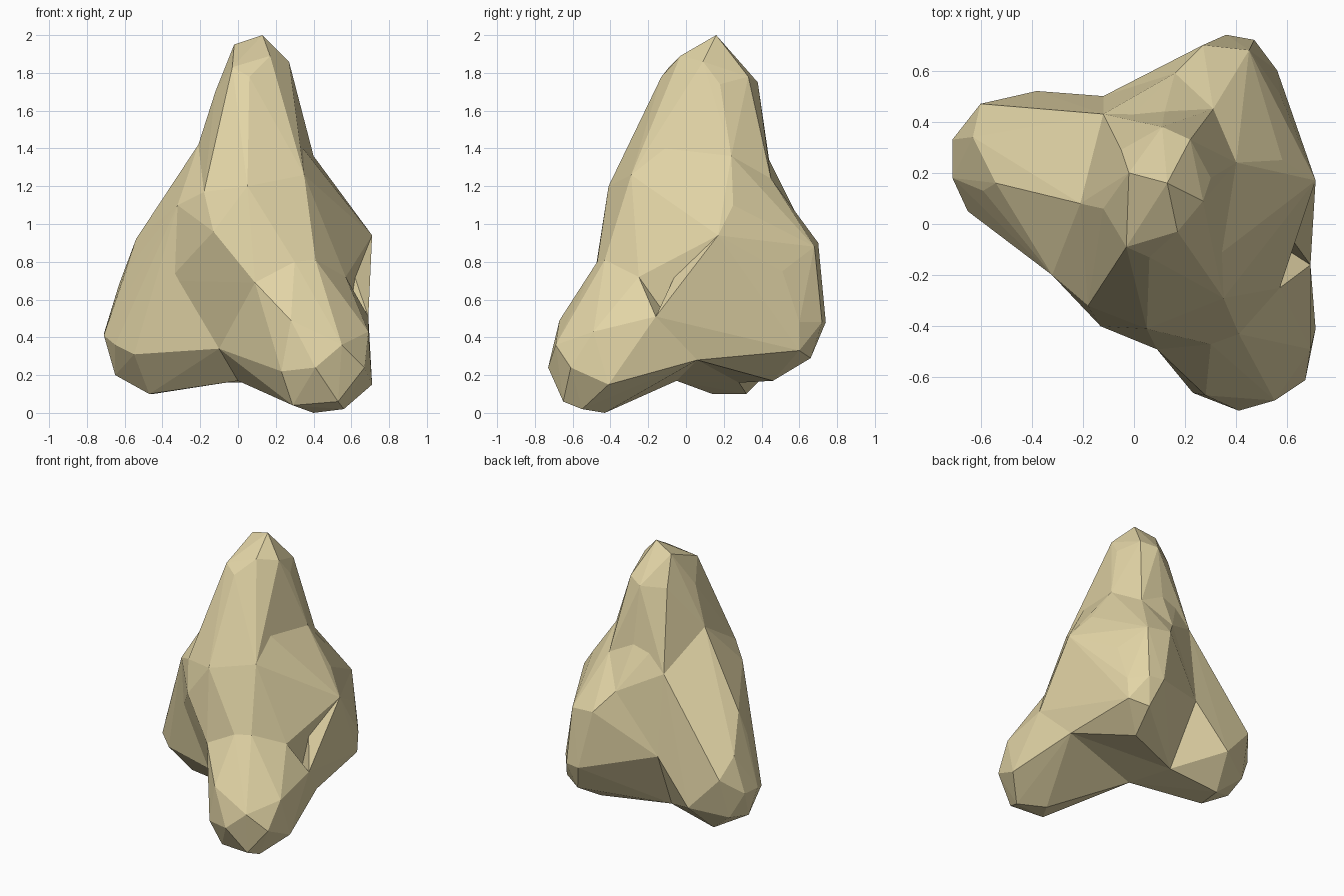
import bpy
import bmesh
from mathutils import Vector

default_cube = bpy.data.objects.get("Cube")
if default_cube:
    bpy.data.objects.remove(default_cube, do_unlink=True)

# One sandy stone colour
stone = bpy.data.materials.new("sandy_stone")
stone.use_nodes = True
stone_colour = (0.76, 0.66, 0.38, 1.0)
stone.diffuse_color = stone_colour
principled = next(n for n in stone.node_tree.nodes if n.type == 'BSDF_PRINCIPLED')
principled.inputs["Base Color"].default_value = stone_colour
principled.inputs["Roughness"].default_value = 0.9


def chipped_block(name, *corner_groups):
    """Faceted convex stone block wrapped around groups of corners (in hundredths)."""
    bm = bmesh.new()
    corners = {corner for group in corner_groups for corner in group}
    for corner in sorted(corners):
        bm.verts.new(Vector(corner) / 100)
    hull = bmesh.ops.convex_hull(bm, input=bm.verts)
    unused = {g for g in hull["geom_interior"] + hull["geom_unused"]
              if isinstance(g, bmesh.types.BMVert)}
    bmesh.ops.delete(bm, geom=list(unused), context='VERTS')
    bmesh.ops.recalc_face_normals(bm, faces=bm.faces)
    mesh = bpy.data.meshes.new(name)
    bm.to_mesh(mesh)
    bm.free()
    mesh.materials.append(stone)
    block = bpy.data.objects.new(name, mesh)
    bpy.context.collection.objects.link(block)
    return block


def fuse(base, others):
    """Merge the overlapping blocks into a single outer skin."""
    for other in others:
        other.hide_render = True
        union = base.modifiers.new("fuse_" + other.name, 'BOOLEAN')
        union.operation = 'UNION'
        union.solver = 'EXACT'
        union.object = other
    graph = bpy.context.evaluated_depsgraph_get()
    skin = bpy.data.meshes.new_from_object(base.evaluated_get(graph))
    base.modifiers.clear()
    base.data = skin
    for other in others:
        bpy.data.objects.remove(other, do_unlink=True)


# Corners shared by neighbouring blocks
tip = [(13, 16, 200), (-2, 20, 195), (17, -3, 189), (-3, -9, 183),
       (6, -13, 178), (27, 9, 186), (30, 18, 174), (22, 33, 178),
       (11, 38, 175), (-5, 29, 174), (-12, 6, 170)]
neck_left = [(-21, 8, 142), (-12, 43, 118)]
neck_front = [(-18, -32, 117), (5, -41, 120), (35, -29, 126), (28, -16, 148)]
neck_back = [(-8, 35, 143), (12, 44, 134), (31, 45, 124), (40, 24, 136)]
chest = [(-13, -40, 96), (30, -47, 80), (41, -43, 81), (9, -49, 69)]
left_valley = [(-32, -20, 110), (-37, -11, 70)]
right_valley = [(57, -25, 72)]
spine = [(-12, 50, 60), (16, 59, 104)]
shoulder = [(71, 17, 94), (58, 25, 110)]
flank = [(69, -16, 51)]
belly = [(0, -5, 17), (-10, -20, 34)]
rear_belly = [(-8, 28, 16), (60, 6, 28)]

# Outermost corners of the three stubby legs
left_tip = [(-54, 16, 92), (-59, 13, 75), (-65, 5, 36), (-55, -2, 31),
            (-71, 18, 41), (-71, 33, 42), (-63, 34, 68), (-60, 47, 54),
            (-38, 52, 30), (-40, 32, 95), (-65, 20, 20), (-47, 14, 10),
            (-45, 32, 10), (-62, 38, 24)]
front_tip = [(28, -67, 49), (22, -58, 42), (23, -66, 22), (29, -60, 4),
             (40, -43, 0), (56, -55, 2), (53, -65, 6), (41, -73, 24),
             (55, -69, 36), (67, -61, 24), (71, -41, 15), (69, -49, 43)]
back_tip = [(27, 70, 90), (45, 68, 88), (57, 51, 75), (56, 60, 48),
            (36, 74, 48), (47, 72, 48), (42, 66, 29), (55, 60, 33),
            (37, 46, 17), (53, 30, 31), (10, 50, 42)]

# Solid blocks: tall spire, central body and the legs
spire = chipped_block("rock_spire", tip, neck_left, neck_front, neck_back)
body = chipped_block("rock_body", neck_left, neck_front, neck_back, chest, spine,
                     left_valley, right_valley, shoulder, belly, rear_belly)
left_leg = chipped_block("left_leg", left_tip, neck_left, left_valley,
                         spine[:1], belly, rear_belly[:1])
front_leg = chipped_block("front_leg", front_tip, chest[1:], right_valley,
                          flank, belly, rear_belly[1:])
back_leg = chipped_block("back_leg", back_tip, neck_back[2:], spine,
                         shoulder, flank, rear_belly)

fuse(spire, [body, left_leg, front_leg, back_leg])
for face in spire.data.polygons:
    face.use_smooth = False
